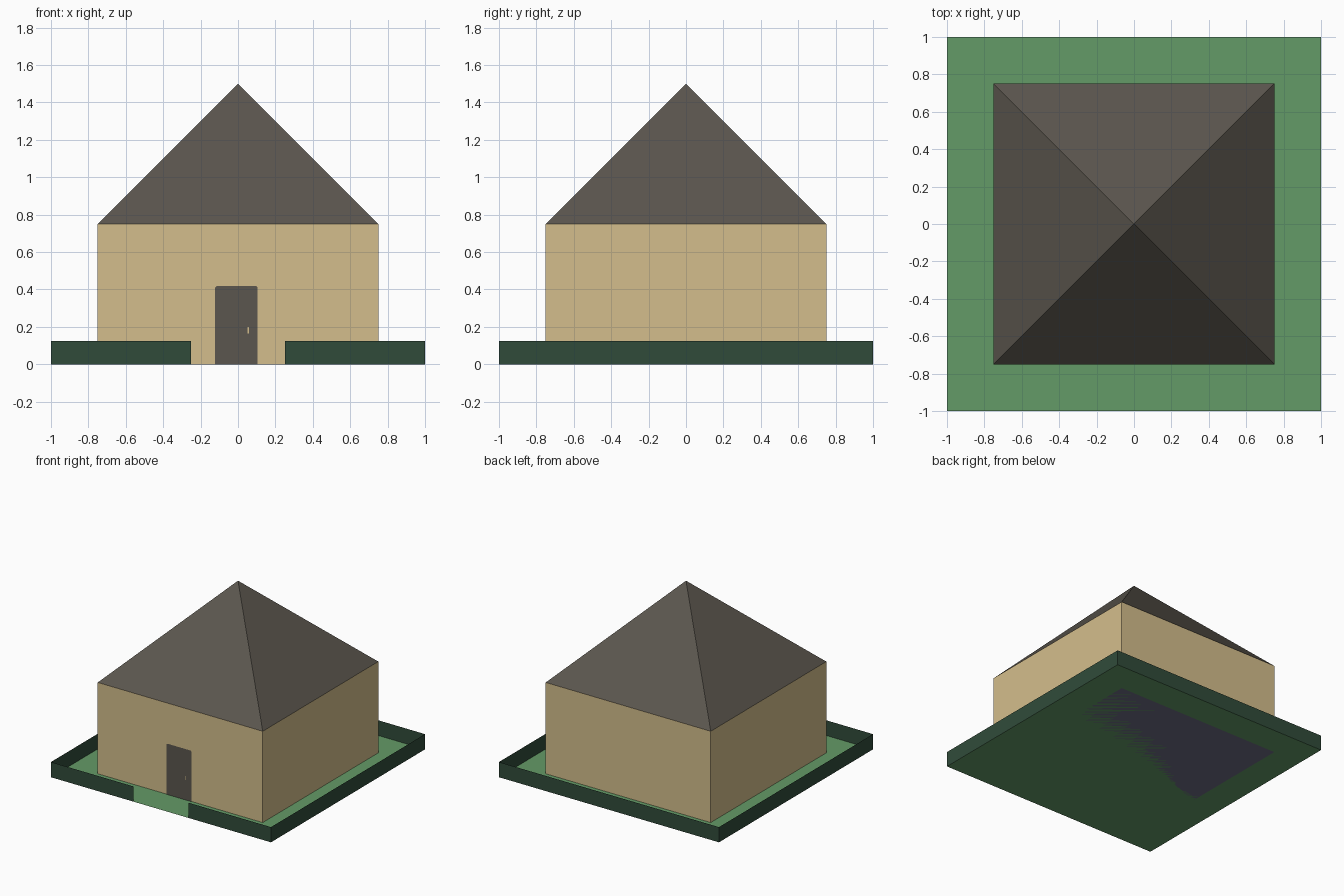
import bpy, math

if "Cube" in bpy.data.objects:
    bpy.data.objects.remove(bpy.data.objects["Cube"])


def material(name, rgb):
    lin = [((c / 255 + 0.055) / 1.055) ** 2.4 for c in rgb]
    m = bpy.data.materials.new(name)
    m.diffuse_color = (*lin, 1)
    m.use_nodes = True
    m.node_tree.nodes["Principled BSDF"].inputs["Base Color"].default_value = m.diffuse_color
    return m


tan = material("tan_plaster", (212, 190, 140))
grey = material("warm_grey", (91, 86, 78))
lawn_green = material("lawn_green", (100, 155, 103))
hedge_green = material("hedge_green", (48, 75, 58))
slate = material("slate_floor", (110, 110, 134))


def mesh(name, verts, faces, mat):
    me = bpy.data.meshes.new(name)
    me.from_pydata(verts, [], faces)
    me.materials.append(mat)
    ob = bpy.data.objects.new(name, me)
    bpy.context.collection.objects.link(ob)
    return ob


def square(r, z):
    return [(-r, -r, z), (r, -r, z), (r, r, z), (-r, r, z)]


def wall_strip(name, path, z0, z1, mat):
    """Thin upright sheet following a list of xy points."""
    n = len(path)
    verts = [(x, y, z) for z in (z0, z1) for x, y in path]
    faces = [(i, i + 1, n + i + 1, n + i) for i in range(n - 1)]
    return mesh(name, verts, faces, mat)


def plate(name, outline, y, mat):
    """Flat panel facing the front, from an xz outline."""
    return mesh(name, [(x, y, z) for x, z in outline],
                [tuple(range(len(outline)))], mat)


# Lawn and house floor
mesh("lawn", square(1, 0), [(0, 1, 2, 3)], lawn_green)
mesh("house_floor", square(0.75, 0), [(3, 2, 1, 0)], slate)

# Thin hedge around the lawn with an opening at the front
wall_strip("hedge", [(0.25, -1), (1, -1), (1, 1), (-1, 1), (-1, -1), (-0.25, -1)],
           0, 0.125, hedge_green)

# House walls
corners = [(x, y) for x, y, z in square(0.75, 0)]
wall_strip("house_walls", corners + corners[:1], 0, 0.75, tan)

# Pyramid roof
mesh("roof", square(0.75, 0.75) + [(0, 0, 1.5)],
     [(0, 1, 4), (1, 2, 4), (2, 3, 4), (3, 0, 4), (3, 2, 1, 0)], grey)

# Door with softly clipped top corners
l, r, top, c = -0.123, 0.105, 0.418, 0.008
plate("door", [(l, 0), (r, 0), (r, top - c), (r - c, top), (l + c, top), (l, top - c)],
      -0.753, grey)

# Slim door handle
plate("door_handle", [(0.052, 0.165), (0.058, 0.165), (0.058, 0.2), (0.052, 0.2)],
      -0.756, tan)
